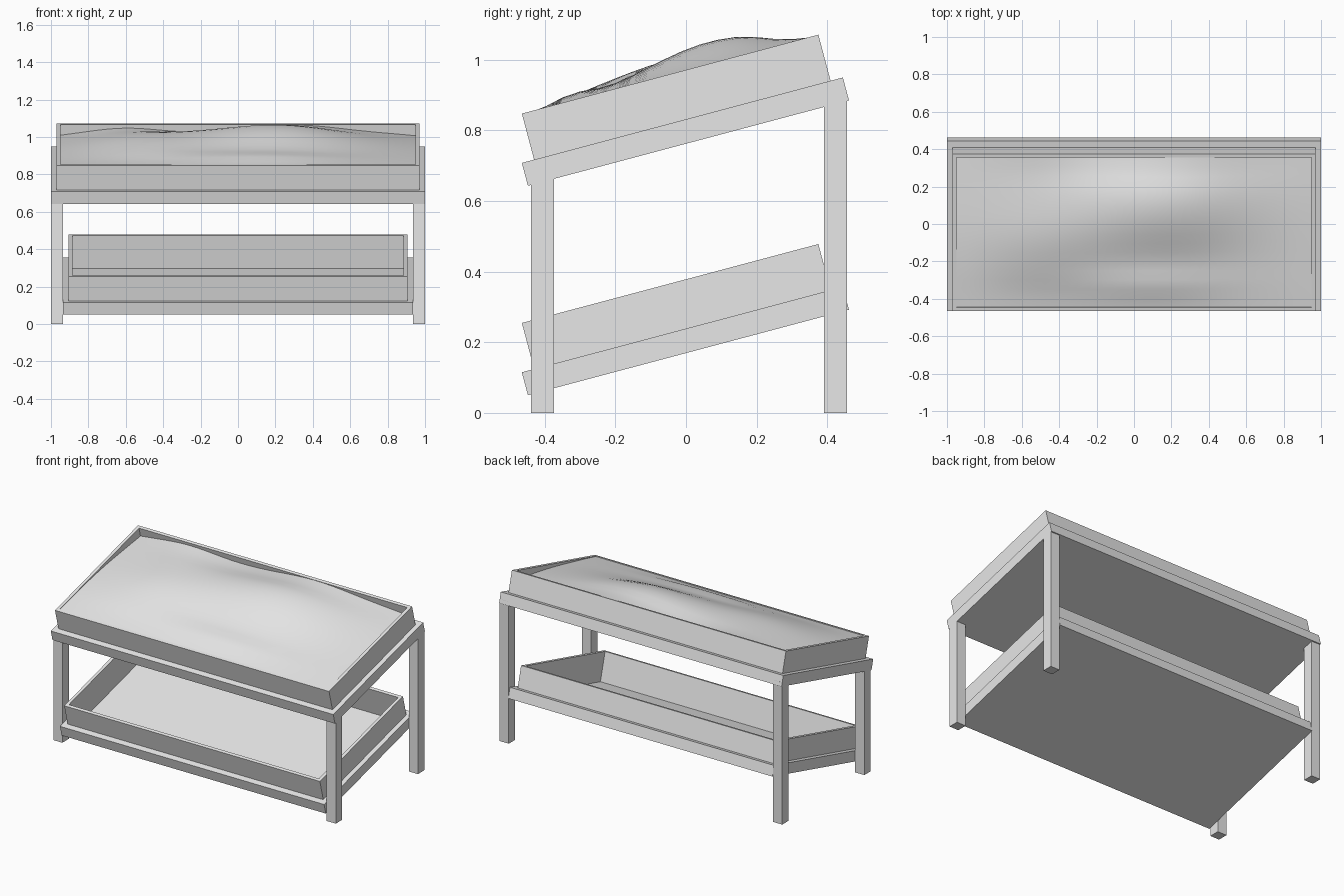
import bpy, bmesh, math
from mathutils import Matrix

old = bpy.data.objects.get("Cube")
if old:
    bpy.data.objects.remove(old, do_unlink=True)

GREY = (0.8, 0.8, 0.8, 1)
mat = bpy.data.materials.new("plain grey")
mat.use_nodes = True
mat.diffuse_color = GREY
mat.node_tree.nodes["Principled BSDF"].inputs["Base Color"].default_value = GREY

TILT = Matrix.Rotation(math.radians(14.9), 4, 'X')
FRONT = -0.465            # front top edge of each shelf
UPPER, LOWER = 0.708, 0.115
SHELF_DEPTH, SHELF_THICK = 0.941, 0.067
TRAY_FRONT, TRAY_BACK, TRAY_TOP, WALL = 0.036, 0.905, 0.135, 0.02


def finish(bm, name, matrix=Matrix()):
    bmesh.ops.recalc_face_normals(bm, faces=bm.faces)
    me = bpy.data.meshes.new(name)
    bm.to_mesh(me)
    bm.free()
    me.materials.append(mat)
    ob = bpy.data.objects.new(name, me)
    bpy.context.collection.objects.link(ob)
    ob.matrix_world = matrix
    return ob


def box(lo, hi):
    bm = bmesh.new()
    size = [b - a for a, b in zip(lo, hi)]
    mid = [(a + b) / 2 for a, b in zip(lo, hi)]
    bmesh.ops.create_cube(bm, size=1, matrix=Matrix.Translation(mid) @ Matrix.Diagonal((*size, 1)))
    return bm


def pan(name, lo, hi, wall, floor, matrix):
    """Open box: the top face is inset and pushed down to the floor."""
    bm = box(lo, hi)
    bm.normal_update()
    top = max(bm.faces, key=lambda f: f.calc_center_median().z)
    bmesh.ops.inset_region(bm, faces=[top], thickness=wall, use_even_offset=True)
    top = bmesh.ops.extrude_discrete_faces(bm, faces=[top])["faces"][0]
    for v in top.verts:
        v.co.z = floor
    return finish(bm, name, matrix)


# Two sloping shelves, each holding an open tray
for level, z, half, tray_half in (("upper", UPPER, 1.0, 0.97), ("lower", LOWER, 0.935, 0.905)):
    place = Matrix.Translation((0, FRONT, z)) @ TILT
    pan(level + "_shelf", (-half, 0, -SHELF_THICK), (half, SHELF_DEPTH, 0), 0.045, -0.052, place)
    pan(level + "_tray", (-tray_half, TRAY_FRONT, -0.052), (tray_half, TRAY_BACK, TRAY_TOP),
        WALL, -0.047, place)

# Legs, ending inside the upper shelf
for side, x in (("right", -0.968), ("left", 0.968)):
    for end, y in (("front", -0.407), ("back", 0.423)):
        top = UPPER - 0.035 + (y - FRONT) * math.tan(math.radians(14.9))
        finish(box((x - 0.032, y - 0.0325, 0), (x + 0.032, y + 0.0325, top)), f"{end}_{side}_leg")


def bump(value, centre, width):
    return math.exp(-((value - centre) / width) ** 2)


def mound_height(x, t):
    """Height over the tray rim; t runs from front to back."""
    back = -0.045 + 0.03 * bump(x, -0.6, 0.25) + 0.046 * bump(x, 0.3, 0.35)
    fade = min(1, 6 * t * (1 - t))
    hill = 0.066 * bump(x, 0.1, 0.5) * bump(t, 0.66, 0.3)
    shoulder = 0.035 * bump(x, -0.5, 0.35) * bump(t, 0.45, 0.3)
    lip = 0.024 * bump(x, 0.1, 0.4) * bump(t, 0.13, 0.1)
    sides = -0.02 * abs(x) ** 6 * t
    return -0.003 + back * t * t + fade * (hill + shoulder + lip) + sides


# Uneven filling heaped in the upper tray
bm = bmesh.new()
bmesh.ops.create_grid(bm, x_segments=32, y_segments=16, size=1)
near, far = TRAY_FRONT + WALL, TRAY_BACK - WALL
for v in bm.verts:
    x, t = v.co.x * 0.95, (v.co.y + 1) / 2
    v.co = (x, near + t * (far - near), TRAY_TOP + mound_height(x, t))
for f in bm.faces:
    f.smooth = True
finish(bm, "tray_filling", Matrix.Translation((0, FRONT, UPPER)) @ TILT)
